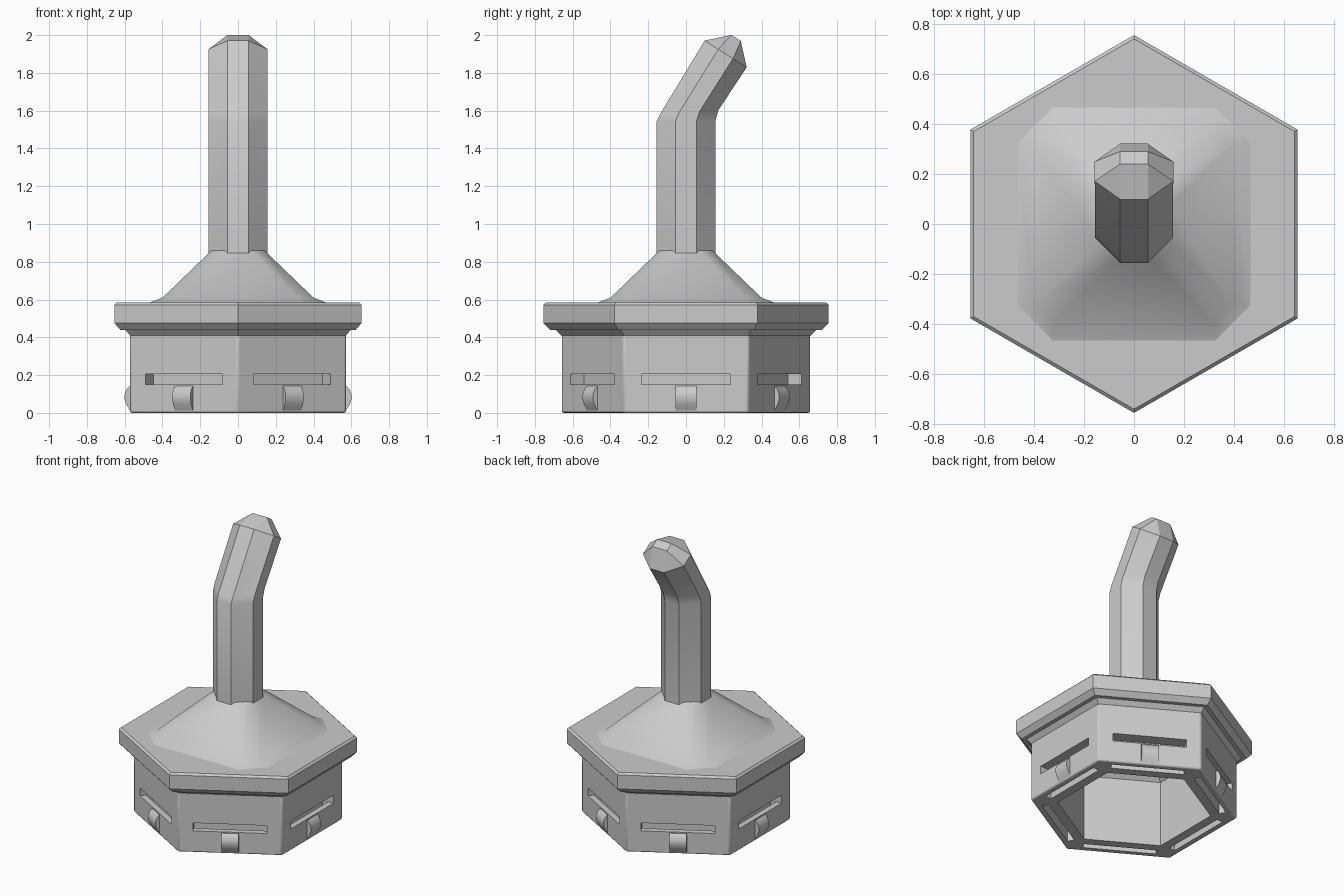
import bpy, bmesh
from math import sin, cos, pi, radians
from mathutils import Vector, Matrix

old = bpy.data.objects.get("Cube")
if old:
    bpy.data.objects.remove(old)

grey = bpy.data.materials.new("plain_grey")
grey.use_nodes = True
colour = (0.6, 0.6, 0.6, 1)
grey.diffuse_color = colour
grey.node_tree.nodes["Principled BSDF"].inputs["Base Color"].default_value = colour


def make_object(name, bm):
    bmesh.ops.remove_doubles(bm, verts=bm.verts, dist=0.0005)
    bmesh.ops.recalc_face_normals(bm, faces=bm.faces)
    mesh = bpy.data.meshes.new(name)
    bm.to_mesh(mesh)
    bm.free()
    mesh.materials.append(grey)
    obj = bpy.data.objects.new(name, mesh)
    bpy.context.collection.objects.link(obj)
    return obj


def loft(bm, rings, cap_low=True, cap_high=True):
    """Skin a stack of equal rings and close the chosen ends."""
    loops = [[bm.verts.new(p) for p in ring] for ring in rings]
    for low, high in zip(loops, loops[1:]):
        for i in range(len(low)):
            j = (i + 1) % len(low)
            bm.faces.new((low[i], low[j], high[j], high[i]))
    if cap_low:
        bm.faces.new(loops[0][::-1])
    if cap_high:
        bm.faces.new(loops[-1])
    return loops


def lofted(name, rings):
    bm = bmesh.new()
    loft(bm, rings)
    return make_object(name, bm)


def hexagon(r, z):
    return [Vector((r * sin(k * pi / 3), r * cos(k * pi / 3), z)) for k in range(6)]


def octagon(a, b):
    """Square of half width a with its corners cut back to b."""
    return [Vector(p + (0,)) for p in ((a, -b), (a, b), (b, a), (-b, a),
                                       (-a, b), (-a, -b), (-b, -a), (b, -a))]


def six_prisms(name, profile, half_width):
    """Extrude a (distance, height) profile across each of the six sides."""
    bm = bmesh.new()
    for k in range(6):
        turn = Matrix.Rotation(k * pi / 3, 3, 'Z')
        loft(bm, [[turn @ Vector((d, w, z)) for d, z in profile]
                  for w in (-half_width, half_width)])
    return make_object(name, bm)


def box(d0, d1, z0, z1):
    return [(d0, z0), (d1, z0), (d1, z1), (d0, z1)]


RADIUS = 0.66
FLAT = RADIUS * cos(pi / 6)  # distance to the flat of each side wall

# Hollow hexagonal base
base = lofted("base", [hexagon(RADIUS, 0), hexagon(RADIUS, 0.42)])
bevel = base.modifiers.new("soft_edges", 'BEVEL')
bevel.width, bevel.segments, bevel.limit_method = 0.01, 2, 'ANGLE'
bevel.angle_limit = radians(40)

# Lip and sloping collar, joined by a flat hexagonal shoulder
bm = bmesh.new()
lip = loft(bm, [hexagon(r, z) for r, z in (
    (0.655, 0.405), (0.69, 0.44), (0.72, 0.44), (0.755, 0.475),
    (0.755, 0.572), (0.74, 0.585))], cap_high=False)
collar = loft(bm, [
    [p + Vector((0, 0, z)) for p in octagon(a, b)] for a, b, z in (
        (0.465, 0.325, 0.585), (0.4, 0.32, 0.61), (0.14, 0.07, 0.86))],
    cap_low=False)
rims = [e for e in bm.edges if e.is_boundary]
bmesh.ops.bridge_loops(bm, edges=rims)
cover = make_object("lip_and_collar", bm)

# Cutters for the cavity, the side slots and the slits in the bottom rim
cavity = lofted("cavity_cutter", [hexagon(0.49, -0.1), hexagon(0.49, 0.46),
                                  hexagon(0.15, 0.74)])
slots = six_prisms("slot_cutter", box(FLAT - 0.085, FLAT + 0.1, 0.15, 0.205), 0.235)
slits = six_prisms("slit_cutter", box(FLAT - 0.085, FLAT - 0.04, -0.1, 0.18), 0.235)
for target, cutter in ((base, cavity), (base, slots), (base, slits), (cover, cavity)):
    cut = target.modifiers.new(cutter.name, 'BOOLEAN')
    cut.operation, cut.solver, cut.object = 'DIFFERENCE', 'EXACT', cutter
    cutter.hide_render = True
    cutter.hide_set(True)

# Rounded clips below the slots
clips = six_prisms("clips", [(FLAT + d, z) for d, z in (
    (-0.02, 0.142), (0.002, 0.142), (0.018, 0.125), (0.029, 0.098),
    (0.029, 0.072), (0.02, 0.045), (-0.004, 0.005), (-0.02, 0.005))], 0.055)


# Bent eight-sided handle with a tapered tip
def tilted(a, b, y, z, angle, depth=1):
    turn = Matrix.Rotation(radians(angle), 3, 'X')
    return [turn @ Vector((p.x, p.y * depth, 0)) + Vector((0, y, z))
            for p in octagon(a, b)]


handle = lofted("handle", [
    tilted(0.155, 0.055, 0, 0.8, 0),
    tilted(0.155, 0.055, 0, 1.545, 0),
    tilted(0.155, 0.055, 0.017, 1.592, 4),
    tilted(0.157, 0.055, 0.21, 1.90, -32.5, 0.84),
    tilted(0.055, 0.055, 0.265, 1.985, -32.5, 0.54)])

# Smooth shading with crisp edges
bpy.ops.object.select_all(action='DESELECT')
for obj in (base, cover, clips, handle):
    obj.select_set(True)
bpy.context.view_layer.objects.active = base
bpy.ops.object.shade_smooth_by_angle(angle=radians(30))
